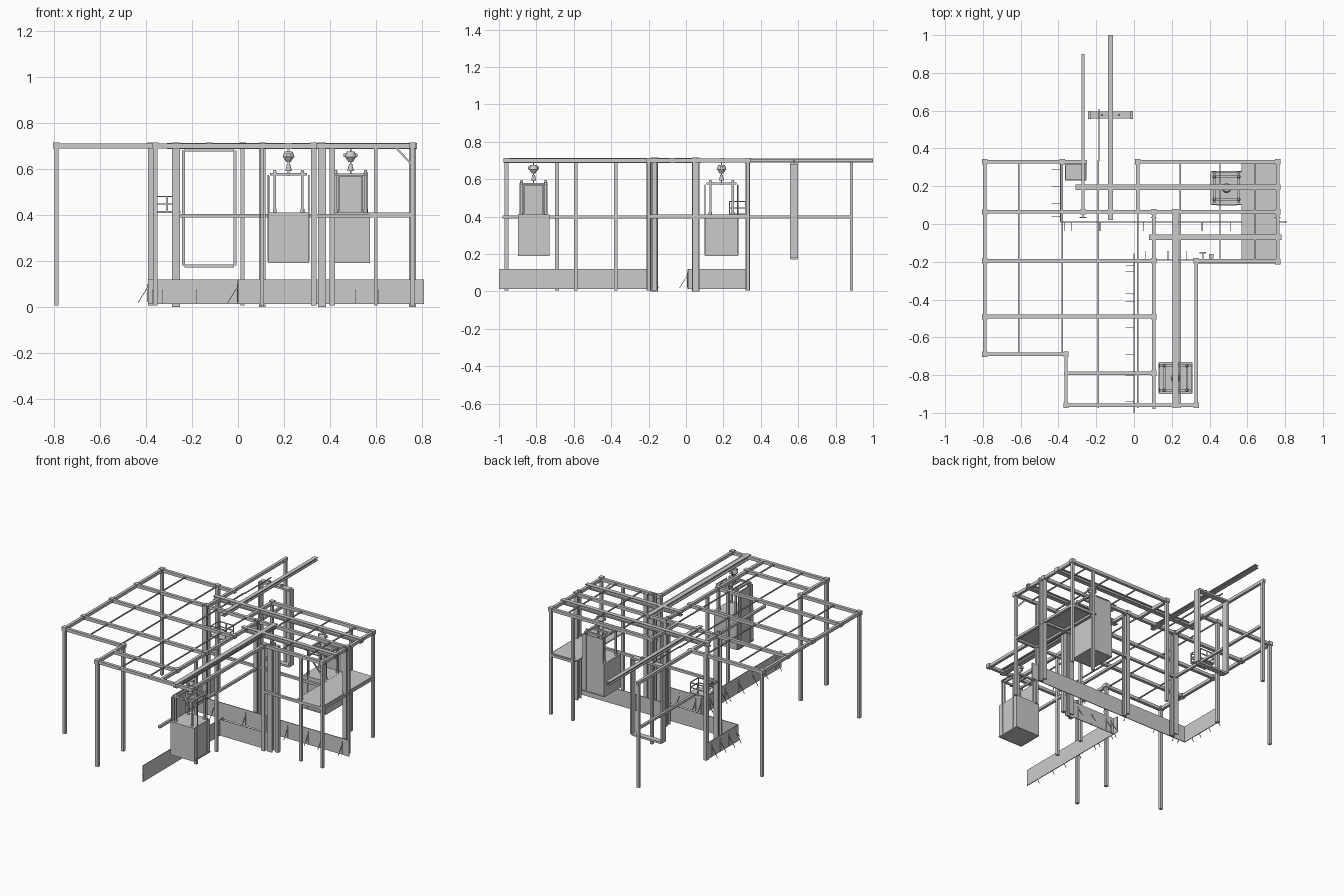
import bpy, bmesh
from mathutils import Vector, Matrix

if "Cube" in bpy.data.objects:
    bpy.data.objects.remove(bpy.data.objects["Cube"])


def mesh_object(name, bm):
    bmesh.ops.recalc_face_normals(bm, faces=bm.faces)
    me = bpy.data.meshes.new(name)
    bm.to_mesh(me)
    bm.free()
    ob = bpy.data.objects.new(name, me)
    bpy.context.collection.objects.link(ob)
    return ob


def add_box(bm, c, s):
    bmesh.ops.create_cube(bm, size=1, matrix=Matrix.Translation(c) @ Matrix.Diagonal((*s, 1)))


def box(name, c, s):
    bm = bmesh.new()
    add_box(bm, c, s)
    return mesh_object(name, bm)


def sweep(name, a, b, profile):
    """Extrude a 2D profile (side, up) straight from a to b."""
    a, b = Vector(a), Vector(b)
    d = (b - a).normalized()
    ref = Vector((0, 1, 0)) if abs(d.z) > 0.9 else Vector((0, 0, 1))
    side = d.cross(ref).normalized()
    up = side.cross(d)
    bm = bmesh.new()
    r0 = [bm.verts.new(a + side * u + up * v) for u, v in profile]
    r1 = [bm.verts.new(b + side * u + up * v) for u, v in profile]
    n = len(profile)
    for i in range(n):
        j = (i + 1) % n
        bm.faces.new((r0[i], r0[j], r1[j], r1[i]))
    bm.faces.new(r0[::-1])
    bm.faces.new(r1)
    return mesh_object(name, bm)


def tube(name, a, b, w, h=None):
    w, h = w / 2, (h or w) / 2
    return sweep(name, a, b, [(-w, -h), (w, -h), (w, h), (-w, h)])


def ibeam(name, a, b, w, h, t=0.005):
    w, h, k = w / 2, h / 2, t / 2
    half = [(w, -h), (w, -h + t), (k, -h + t), (k, h - t), (w, h - t), (w, h)]
    return sweep(name, a, b, half + [(-x, -y) for x, y in half])


def cylinder(name, c, r1, r2, depth, n=16):
    bm = bmesh.new()
    bmesh.ops.create_cone(bm, cap_ends=True, segments=n, radius1=r1, radius2=r2,
                          depth=depth, matrix=Matrix.Translation(c))
    for f in bm.faces:
        f.smooth = len(f.verts) == 4
    return mesh_object(name, bm)


Z = 0.70   # roof level
M = 0.397  # middle rail level

# roof beams along x: (y, x0, x1)
for y, x0, x1 in [(.33, -.8, -.25), (.33, .01, .77), (.065, -.8, .77), (-.195, -.8, .11),
                  (-.195, .32, .77), (-.49, -.8, .11), (-.69, -.8, -.35),
                  (-.79, -.37, .11), (-.96, -.37, .34)]:
    tube("roof_beam_x", (x0, y, Z), (x1, y, Z), .02)
# roof beams along y: (x, y0, y1)
for x, y0, y1 in [(-.79, -.7, .34), (-.36, -.97, -.68), (.105, -.97, .075), (.33, -.97, -.19),
                  (.76, -.205, .34), (.02, .06, .34), (-.27, .05, .9)]:
    tube("roof_beam_y", (x, y0, Z), (x, y1, Z), .018, .02)
# thin purlins
for x, y0, y1 in [(-.61, -.7, .34), (-.38, -.7, .34), (-.19, -.975, .34), (.02, -.975, .34),
                  (.245, -.975, .34), (.455, -.205, .34), (.64, -.205, .34)]:
    tube("purlin", (x, y0, Z + .005), (x, y1, Z + .005), .007)
tube("door_purlin", (-.185, .33, Z + .005), (-.185, .61, Z + .005), .006)

# hoist runway beams
ibeam("hoist_beam_right", (-.31, .195, Z), (.775, .195, Z), .028, .028)
ibeam("hoist_beam_middle", (.08, -.07, Z), (.78, -.07, Z), .028, .028)
ibeam("hoist_beam_front", (.22, -.975, Z), (.22, .08, Z), .03, .028)
ibeam("hoist_beam_back", (-.125, .02, Z), (-.125, 1, Z), .026, .022)

# corner plates at the roof joints
for x, y in [(-.79, .33), (-.79, .065), (-.79, -.195), (-.79, -.49), (-.79, -.69), (-.36, -.69),
             (-.36, -.96), (.33, -.96), (.33, -.195), (.105, -.195), (.105, -.49), (.105, -.79),
             (.76, -.2), (.76, -.07), (.76, .065), (.76, .195), (.76, .33), (.02, .33),
             (-.38, .33), (-.27, .065), (-.125, .065), (.105, .065), (.105, -.07)]:
    box("joint_plate", (x, y, Z + .002), (.029, .029, .025))

# square posts: (x, y, width)
for x, y, w in [(-.79, -.69, .018), (-.79, .33, .018), (-.36, -.69, .02), (-.36, -.96, .02),
                (-.38, .33, .022), (.02, .33, .018), (.105, -.59, .018), (.105, -.375, .018),
                (.33, -.2, .024), (.41, -.17, .024), (.60, -.195, .016), (.76, -.2, .018),
                (.60, .33, .016), (.76, .33, .018), (-.27, .885, .018)]:
    tube("post", (x, y, .005), (x, y, .71), w)
# heavy flanged columns
for x, y, w in [(-.27, .052, .036), (.105, .052, .028), (.365, -.17, .034), (.76, .052, .03)]:
    ibeam("column", (x, y, 0), (x, y, .715), w, .042, .007)

# middle rails
for a, b in [((-.28, .065), (.76, .065)), ((.33, -.2), (.76, -.2)), ((.105, -.98), (.105, .065)),
             ((-.27, .05), (-.27, .89)), ((.76, -.2), (.76, .33)), ((.60, .33), (.76, .33)),
             ((.60, -.2), (.60, .33))]:
    tube("middle_rail", (*a, M), (*b, M), .016)
tube("corner_brace", (.69, -.2, .69), (.755, -.2, .62), .008)
box("platform_floor", (.665, .06, .406), (.19, .54, .008))

# foundation walls: start, end, anchor direction, anchor positions along the wall
walls = [((0, -1), (0, -.155), (-1, 0), [.06, .2, .31, .45, .59, .63, .75, .78]),
         ((-.39, .01), (.81, .01), (0, -1), [.02, .06, .21, .44, .6, .75, .9, 1.0, 1.15]),
         ((-.39, .01), (-.39, .33), (-1, 0), [.03, .1, .19, .28]),
         ((0, -.19), (.34, -.19), (0, 1), [.02, .06, .18, .28])]
for a, b, out, spots in walls:
    a, b, out = Vector((*a, 0)), Vector((*b, 0)), Vector((*out, 0))
    tube("foundation_wall", a + Vector((0, 0, .066)), b + Vector((0, 0, .066)), .005, .108)
    d = (b - a).normalized()
    for s in spots:
        p = a + d * s
        top, foot = p + Vector((0, 0, .09)), p + out * .045 + Vector((0, 0, .018))
        tube("anchor_rod", top, foot, .003)
        tube("anchor_strap", p + out * .003 + Vector((0, 0, .02)),
             p + out * .003 + Vector((0, 0, .1)), .004)

# hanging door frame
for x in (-.237, -.013):
    box("door_jamb", (x, .577, .43), (.014, .042, .5))
for z in (.177, .682):
    box("door_crossbar", (-.125, .577, z), (.215, .036, .013))
for x in (-.17, -.08):
    box("door_hanger", (x, .577, .692), (.012, .012, .02))

# small side basket
box("basket_floor", (-.308, .275, .413), (.115, .09, .008))
for x in (-.362, -.308, -.254):
    for y in (.233, .317):
        tube("basket_stanchion", (x, y, .413), (x, y, .48), .005)
for z in (.447, .48):
    for y in (.233, .317):
        tube("basket_rail", (-.364, y, z), (-.252, y, z), .005)
    for x in (-.362, -.254):
        tube("basket_rail", (x, .231, z), (x, .319, z), .005)


def cage(cx, cy, turned):
    """Hoisted cage: panelled lower box, open upper frame, hook and motor."""
    parts = []
    for y in (-.082, .082):
        parts.append(box("cage_panel", (0, y, .3), (.17, .005, .22)))
    for x in (-.085, .085):
        parts.append(box("cage_side_panel", (x, 0, .3), (.005, .164, .22)))
    parts.append(box("cage_back_panel", (-.085, 0, .38), (.005, .15, .38)))
    parts.append(box("cage_floor", (0, 0, .195), (.18, .165, .008)))
    parts.append(box("cage_deck", (0, 0, .408), (.172, .165, .006)))
    for x in (-.06, .06):
        for y in (-.065, .065):
            parts.append(tube("cage_upright", (x, y, .19), (x, y, .585), .011))
            parts.append(cylinder("cage_foot", (x, y, .413 + .005), .009, .009, .014, 10))
            parts.append(cylinder("cage_cap", (x, y, .588), .009, .005, .016, 10))
    for y in (-.065, .065):
        parts.append(tube("cage_top_bar", (-.08, y, .577), (.08, y, .577), .012))
    for x in (-.06, 0, .06):
        parts.append(tube("cage_cross_bar", (x, -.075, .575), (x, .075, .575), .012))
    # handrail loops standing off the faces
    for x in (-.088, .088):
        for y in (-.05, .05):
            parts.append(tube("cage_handrail", (x, y, .2), (x, y, .57), .006))
        parts.append(tube("cage_handrail_top", (x, -.053, .57), (x, .053, .57), .006))
    # hook, shackle and motor
    parts.append(tube("lifting_hook", (0, 0, .58), (0, 0, .70), .007))
    parts.append(cylinder("hook_block", (0, 0, .607), .014, .007, .03))
    parts.append(cylinder("hoist_motor_lower", (0, 0, .642), .01, .024, .022))
    parts.append(cylinder("hoist_motor_upper", (0, 0, .664), .026, .018, .022))
    parts.append(box("hoist_motor_arm", (0, .0, .66), (.018, .06, .016)))
    m = Matrix.Translation((cx, cy, 0)) @ Matrix.Rotation(-1.570796 if turned else 0, 4, 'Z')
    for ob in parts:
        ob.data.transform(m)


cage(.22, -.815, False)
cage(.49, .19, True)
